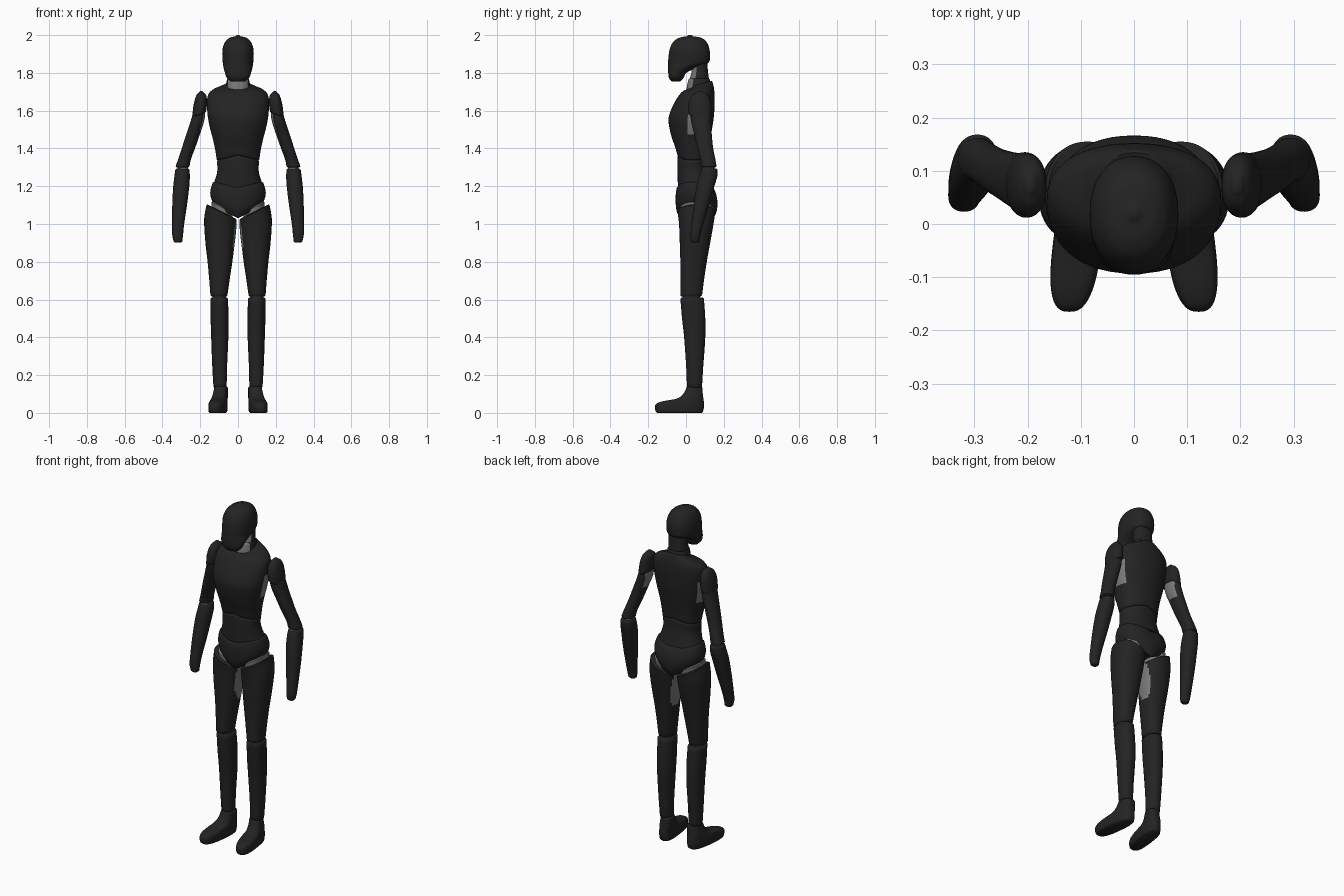
import bpy, bmesh, math


def material(name, v):
    m = bpy.data.materials.new(name)
    m.diffuse_color = (v, v, v, 1)
    return m


BLACK = material("matte black", 0.017)
GREY = material("joint grey", 0.19)
SIDES, STEPS, CAP = 48, 5, 0.006


def smooth_rows(rows):
    """Hermite interpolation of the rows along z."""
    n, out = len(rows), []
    z = [r[0] for r in rows]

    def slope(i, k):
        a, b = max(i - 1, 0), min(i + 1, n - 1)
        return (rows[b][k] - rows[a][k]) / (z[b] - z[a])

    for i in range(n - 1):
        h = z[i + 1] - z[i]
        for s in range(STEPS):
            t = s / STEPS
            row = [z[i] + h * t]
            for k in range(1, 7):
                a, b = rows[i][k], rows[i + 1][k]
                row.append((2*t**3 - 3*t**2 + 1) * a + (t**3 - 2*t**2 + t) * h * slope(i, k)
                           + (3*t**2 - 2*t**3) * b + (t**3 - t**2) * h * slope(i + 1, k))
            out.append(row)
    return out + [list(rows[-1])]


def loft(name, rows, power=2.2, xc=0.0, shear=0.0, mirror=False, mat=BLACK, patch=None):
    """Rows, bottom to top: z, x0, x1, y0, y1, sideways rise, backward rise."""
    rows = smooth_rows([tuple(r) + (0,) * (7 - len(r)) for r in rows])
    for end, d in ((0, -CAP), (-1, CAP)):          # softened rims
        r = list(rows[end])
        r = [r[0] + d, r[1] + CAP, r[2] - CAP, r[3] + CAP, r[4] - CAP, r[5], r[6]]
        rows = [r] + rows if end == 0 else rows + [r]
    bm = bmesh.new()
    rings = []
    for z, x0, x1, y0, y1, v, t in rows:
        ring = []
        for i in range(SIDES):
            a = 2 * math.pi * i / SIDES
            c, s = math.cos(a), math.sin(a)
            x = (x0 + x1) / 2 + (x1 - x0) / 2 * math.copysign(abs(c) ** (2 / power), c)
            y = (y0 + y1) / 2 + (y1 - y0) / 2 * math.copysign(abs(s) ** (2 / power), s)
            ring.append(bm.verts.new((x + shear * y, y, z + v * (abs(x) - xc) + t * (y - 0.06))))
        rings.append(ring)
    for a, b in zip(rings, rings[1:]):
        for i in range(SIDES):
            j = (i + 1) % SIDES
            bm.faces.new((a[i], a[j], b[j], b[i]))
    bm.faces.new(rings[0][::-1])
    bm.faces.new(rings[-1])
    bmesh.ops.recalc_face_normals(bm, faces=bm.faces)
    if patch:
        for f in bm.faces:
            f.material_index = int(patch(f.calc_center_median(), f.normal))
    me = bpy.data.meshes.new(name)
    bm.to_mesh(me)
    bm.free()
    me.materials.append(mat)
    if patch:
        me.materials.append(GREY)
    ob = bpy.data.objects.new(name, me)
    bpy.context.collection.objects.link(ob)
    bpy.ops.object.select_all(action='DESELECT')
    ob.select_set(True)
    bpy.context.view_layer.objects.active = ob
    bpy.ops.object.shade_smooth_by_angle(angle=math.radians(50))
    if mirror:
        ob.modifiers.new("mirror", 'MIRROR').use_mirror_merge = False
    return ob


def body(name, rows, **kw):
    """Centred part: rows are z, half width, y0, y1, ..."""
    return loft(name, [(r[0], -r[1], r[1]) + tuple(r[2:]) for r in rows], **kw)


def limb(name, rows, **kw):
    return loft(name, rows, mirror=True, **kw)


# Head and neck
body("head", [(1.76, .045, -.082, -.024), (1.775, .06, -.091, -.012), (1.80, .069, -.094, .002),
              (1.83, .077, -.095, .06), (1.85, .08, -.095, .115), (1.88, .083, -.093, .127),
              (1.93, .081, -.085, .123), (1.97, .064, -.062, .104), (1.988, .04, -.03, .074),
              (1.994, .014, .005, .037)])
front = lambda c, n: n.y < -0.45
body("neck_upper", [(1.77, .056, .02, .121), (1.81, .054, .03, .116), (1.87, .056, .03, .112)],
     patch=front)
body("neck_lower", [(1.68, .066, 0, .135), (1.73, .062, .005, .131), (1.765, .059, .013, .126)],
     patch=front)

# Torso
body("chest", [(1.37, .113, -.046, .118, -.25), (1.41, .12, -.058, .122, -.18),
               (1.46, .133, -.076, .13, -.08), (1.51, .149, -.088, .139), (1.555, .158, -.093, .146),
               (1.60, .163, -.081, .15), (1.65, .164, -.057, .152), (1.69, .155, -.03, .151),
               (1.715, .125, -.008, .147, 0, .1), (1.73, .07, .01, .14, 0, .3)],
     patch=lambda c, n: abs(n.x) > .8 and c.y > .01 and 1.48 < c.z < 1.61)
body("abdomen", [(1.19, .126, -.043, .135, .25), (1.24, .116, -.044, .125, .1),
                 (1.30, .109, -.045, .115, -.1), (1.36, .112, -.044, .114, -.25)])
body("pelvis", [(1.036, .125, -.035, .15, .5), (1.07, .14, -.05, .163, .42),
                (1.12, .147, -.055, .166, .3), (1.16, .142, -.054, .158, .25),
                (1.185, .134, -.05, .147, .25)])
body("waist_core", [(1.10, .12, -.035, .13), (1.2, .112, -.032, .12), (1.38, .102, -.035, .105)],
     mat=GREY)

# Legs
limb("thigh", [(.622, .056, .146, -.03, .085), (.70, .045, .152, -.03, .095),
               (.80, .03, .161, -.03, .11), (.90, .018, .173, -.033, .128, .1),
               (1.0, .009, .179, -.037, .146, .3), (1.062, .008, .167, -.044, .155, .5)],
     xc=.09, patch=lambda c, n: n.x < -.8 and ((c.z - .93) / .12) ** 2 + ((c.y - .055) / .05) ** 2 < 1)
limb("hip_joint", [(1.0, .03, .14, -.02, .13, .5), (1.09, .03, .14, -.03, .14, .5)], xc=.09, mat=GREY)
limb("knee_joint", [(.57, .064, .136, -.018, .075), (.65, .064, .136, -.018, .075)], mat=GREY)
limb("shin", [(.14, .06, .13, .005, .085), (.24, .058, .136, .001, .091), (.40, .051, .142, -.01, .102),
              (.50, .05, .145, -.021, .102), (.604, .053, .145, -.03, .095)])
limb("foot", [(.006, .058, .146, -.16, .09), (.03, .056, .148, -.165, .095), (.05, .057, .147, -.155, .095),
              (.062, .058, .145, -.12, .094), (.075, .059, .142, -.05, .092),
              (.10, .06, .136, -.015, .089), (.135, .06, .13, .003, .086)],
     power=2.7, shear=-.12)

# Arms
limb("shoulder_cap", [(1.585, .169, .241, .014, .135, -.35), (1.62, .165, .238, .012, .133, -.2),
                      (1.66, .165, .229, .018, .128, -.1), (1.685, .17, .218, .035, .112),
                      (1.698, .182, .206, .055, .092)], xc=.2)
limb("upper_arm", [(1.305, .257, .330, .08, .162), (1.34, .25, .318, .076, .156),
                   (1.40, .228, .298, .06, .144), (1.48, .2, .272, .042, .136),
                   (1.55, .178, .249, .026, .132), (1.62, .172, .23, .022, .126)],
     patch=lambda c, n: n.x < -.8 and 1.49 < c.z < 1.59)
limb("elbow_joint", [(1.25, .264, .324, .085, .155), (1.33, .264, .318, .085, .15)], mat=GREY)
limb("forearm", [(.908, .295, .341, .027, .07), (.94, .291, .348, .023, .075),
                 (1.0, .285, .349, .029, .092), (1.10, .27, .348, .041, .122),
                 (1.20, .258, .343, .056, .150), (1.25, .255, .337, .068, .165),
                 (1.287, .257, .332, .08, .168)])
